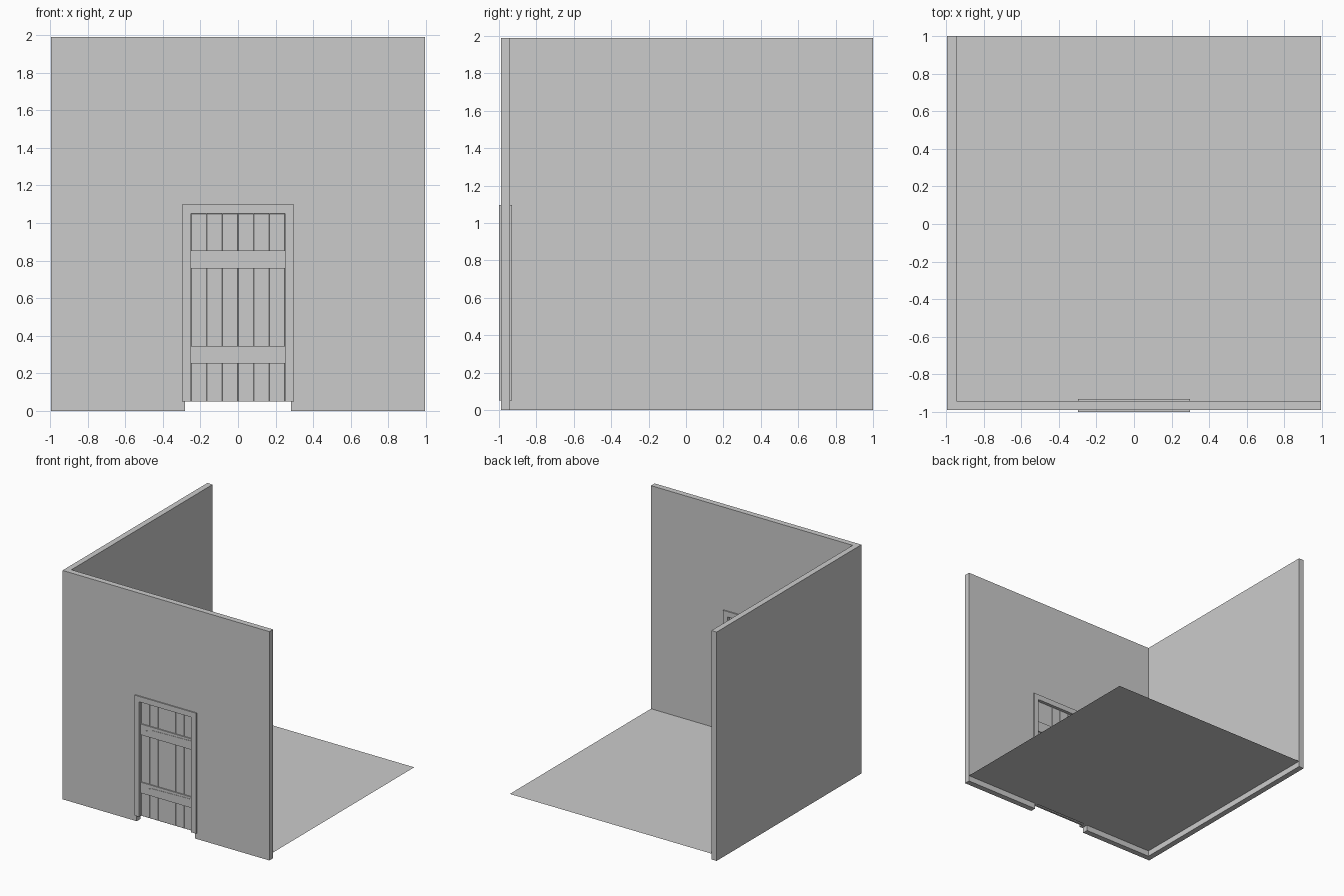
import bpy, bmesh
from mathutils import Vector

if "Cube" in bpy.data.objects:
    bpy.data.objects.remove(bpy.data.objects["Cube"])


def prism(name, points, origin, u, v, w):
    """Extrude a 2D outline spanned by u and v along the vector w."""
    o, u, v, w = (Vector(a) for a in (origin, u, v, w))
    bm = bmesh.new()
    face = bm.faces.new([bm.verts.new(o + u * a + v * b) for a, b in points])
    ext = bmesh.ops.extrude_face_region(bm, geom=[face])
    bmesh.ops.translate(bm, vec=w, verts=[g for g in ext["geom"] if isinstance(g, bmesh.types.BMVert)])
    bmesh.ops.recalc_face_normals(bm, faces=bm.faces)
    mesh = bpy.data.meshes.new(name)
    bm.to_mesh(mesh)
    bm.free()
    obj = bpy.data.objects.new(name, mesh)
    bpy.context.collection.objects.link(obj)
    return obj


def front_prism(name, points, y0, y1):
    """Outline in x/z, thickness from y0 to y1."""
    return prism(name, points, (0, y0, 0), (1, 0, 0), (0, 0, 1), (0, y1 - y0, 0))


def slab(name, x0, x1, y0, y1, z0, z1):
    return front_prism(name, [(x0, z0), (x1, z0), (x1, z1), (x0, z1)], y0, y1)


H = 0.995       # half width of the room
BASE = 0.05     # floor and door bottom height

# Corner walls: L-shaped plan, cut through for the doorway
walls = prism("walls",
              [(-H, -0.99), (H, -0.99), (H, -0.94), (-0.945, -0.94), (-0.945, 1), (-H, 1)],
              (0, 0, 0), (1, 0, 0), (0, 1, 0), (0, 0, 1.99))
cutter = slab("doorway_cutter", -0.281, 0.281, -1.1, -0.85, -0.1, 1.08)
cutter.hide_render = True
cutter.hide_viewport = True
cut = walls.modifiers.new("doorway", "BOOLEAN")
cut.operation = "DIFFERENCE"
cut.solver = "EXACT"
cut.object = cutter

# Floor: a single sheet
mesh = bpy.data.meshes.new("floor")
mesh.from_pydata([(-0.945, -0.94, BASE), (H, -0.94, BASE), (H, 1, BASE), (-0.945, 1, BASE)],
                 [], [(0, 1, 2, 3)])
bpy.context.collection.objects.link(bpy.data.objects.new("floor", mesh))

# Door frame
front_prism("door_frame",
            [(-0.297, BASE), (-0.297, 1.097), (0.297, 1.097), (0.297, BASE),
             (0.25, BASE), (0.25, 1.05), (-0.25, 1.05), (-0.25, BASE)], -1.0, -0.93)

# Door planks with eased edges
pw = 0.5 / 6
for i in range(6):
    x = -0.25 + i * pw
    plank = slab(f"plank_{i + 1}", x, x + pw, -0.975, -0.955, BASE, 1.05)
    bev = plank.modifiers.new("eased", "BEVEL")
    bev.width = 0.002
    bev.segments = 1

# Cross battens and pointed strap hinges
strap = [(-0.2, 0), (-0.14, -0.02), (0.25, -0.03), (0.25, 0.03), (-0.14, 0.02)]
for label, z in (("lower", 0.3), ("upper", 0.806)):
    slab(f"{label}_batten", -0.25, 0.25, -0.985, -0.945, z - 0.047, z + 0.047)
    front_prism(f"{label}_hinge", [(a, b + z) for a, b in strap], -0.988, -0.98)
